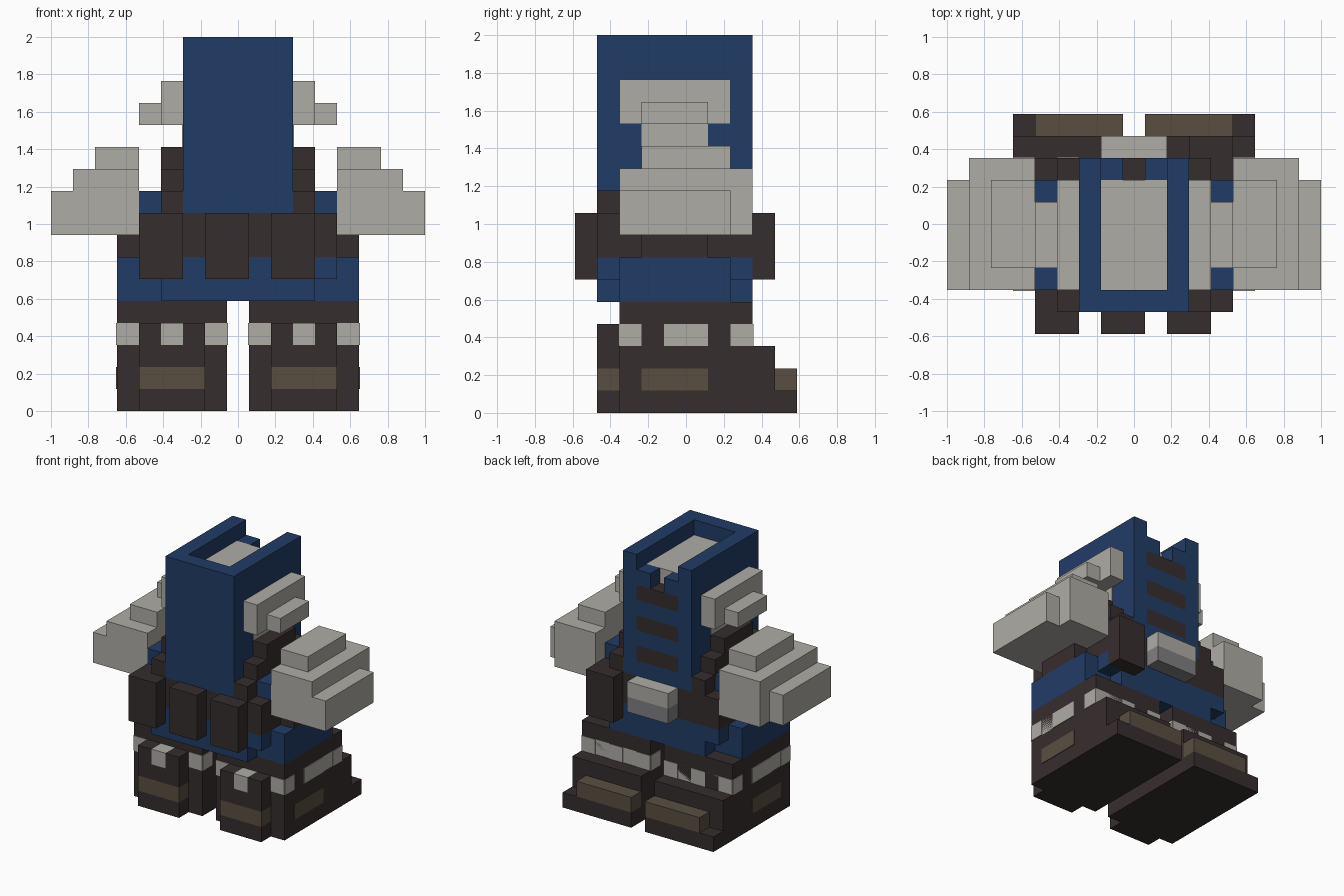
import bpy
import bmesh
from mathutils import Matrix, Vector

UNIT = 2 / 17      # edge of one building block
PROUD = 0.04       # how far painted plates stand out, in blocks

default_cube = bpy.data.objects.get("Cube")
if default_cube:
    bpy.data.objects.remove(default_cube, do_unlink=True)


def to_linear(channel):
    c = channel / 255
    return c / 12.92 if c <= 0.04045 else ((c + 0.055) / 1.055) ** 2.4


def make_material(name, *rgb):
    material = bpy.data.materials.new(name)
    colour = [to_linear(c) for c in rgb] + [1]
    material.use_nodes = True
    material.diffuse_color = colour
    shader = material.node_tree.nodes["Principled BSDF"]
    shader.inputs["Base Color"].default_value = colour
    shader.inputs["Roughness"].default_value = 0.9
    return material


blue = make_material("navy blue", 33, 60, 102)
brown = make_material("dark brown", 54, 45, 46)
pale = make_material("pale grey", 174, 172, 165)
olive = make_material("olive brown", 88, 79, 64)
steel = make_material("steel grey", 128, 128, 130)


def build(name, material, boxes, side):
    """One object from boxes given as (x range, y range, z range) in blocks."""
    bm = bmesh.new()
    for ranges in boxes:
        low = Vector([r[0] for r in ranges])
        high = Vector([r[1] for r in ranges])
        centre = (low + high) / 2
        centre.x *= side
        matrix = Matrix.Translation(centre * UNIT) @ Matrix.Diagonal((*(high - low) * UNIT, 1))
        bmesh.ops.create_cube(bm, size=1, matrix=matrix)
    mesh = bpy.data.meshes.new(name)
    bm.to_mesh(mesh)
    bm.free()
    mesh.materials.append(material)
    bpy.context.collection.objects.link(bpy.data.objects.new(name, mesh))


def part(name, material, *boxes):
    build(name, material, boxes, 1)


def pair(name, material, *boxes):
    build("left_" + name, material, boxes, 1)
    build("right_" + name, material, boxes, -1)


def mid(half):
    return (-half, half)


# Feet, knees and ankles
leg_x, knee_x, knee_y = (.5, 5.5), (1.5, 4.5), (-4, -3)
pair("foot", brown, (leg_x, (-3, 4), (0, 3)))
pair("toe_sole", brown, (leg_x, (4, 5), (0, 1)))
pair("toe_cap", olive, ((.5, 4.5), (4, 5), (1, 2)))
pair("knee", brown, (knee_x, knee_y, (0, 1)), (knee_x, knee_y, (2, 3)),
     ((1.5, 2.5), knee_y, (3, 4)), ((3.5, 4.5), knee_y, (3, 4)))
pair("knee_band", olive, (knee_x, knee_y, (1, 2)))
pair("knee_stud", pale, ((2.5, 3.5), knee_y, (3, 4)))
pair("side_badge", olive, ((5.4, 5.5 + PROUD), (-2, 1), (1, 2)))
pair("ankle", brown, (leg_x, (-3, 3), (3, 5)))

# Studs around each ankle, as bars through it
stud_bars = [((x, x + 1), (-3 - PROUD, 3 + PROUD), (3, 4)) for x in (.5, 2.5, 4.5)]
stud_bars += [((.5 - PROUD, 5.5 + PROUD), y, (3, 4)) for y in ((-3, -2), (-1, 1), (2, 3))]
pair("ankle_studs", pale, *stud_bars)

# Waist and belt
part("waist", blue, (mid(3.5), (-4, 3), (5, 6)), (mid(4.5), (-4, 3), (6, 7)))
pair("hip", blue, ((3.5, 5.5), (-3, 2), (5, 6)), ((4.5, 5.5), (-3, 2), (6, 7)))
part("belt", brown, (mid(4.5), (-4, 3), (7, 9)))
pair("belt_side", brown, ((4.5, 5.5), (-2, 1), (7, 9)))
for index, x in enumerate((-4.5, -1.5, 1.5)):
    part("front_pouch_%d" % (index + 1), brown, ((x, x + 2), (-5, -4), (6, 9)))
part("back_pouch", brown, ((2.5, 4.5), (3, 4), (6, 9)))
part("back_buckle_top", pale, (mid(1.5), (3, 4), (8, 9)))
part("back_buckle_base", steel, (mid(1.5), (3, 4), (7, 8)))

# Shoulders with stepped straps
pair("shoulder", blue, ((3.5, 4.5), (-3, 2), (9, 10)))
pair("strap", brown, ((2.5, 3.5), (-4, 3), (9, 10)),
     ((2.5, 3.5), (-3, 2), (10, 11)), ((2.5, 3.5), (-2, 1), (11, 12)))

# Tower hood: walls, notched back and pale core
part("hood_front", blue, (mid(2.5), (-4, -3), (9, 17)))
pair("hood_side", blue, ((1.5, 2.5), (-3, 3), (9, 17)))
pair("hood_back_step", blue, ((.5, 1.5), (2, 3), (15, 16)))
for z in (9, 11, 13):
    part("hood_back_band", blue, (mid(1.5), (2, 3), (z, z + 1)))
    part("hood_back_slat", brown, (mid(1.5), (2, 3), (z + 1, z + 2)))
part("hood_core", pale, (mid(1.5), (-3, 2), (9, 16)))
pair("hood_side_patch", pale, ((2.4, 2.5 + PROUD), (-2, 1), (12, 13)))

# Stepped wings, small upper and large lower
pair("upper_wing", pale, ((2.5, 3.5), (-3, 2), (13, 15)), ((3.5, 4.5), (-2, 1), (13, 14)))
pair("lower_wing", pale, ((4.5, 7.5), (-3, 3), (8, 11)),
     ((7.5, 8.5), (-3, 2), (8, 10)), ((4.5, 6.5), (-2, 2), (11, 12)))
